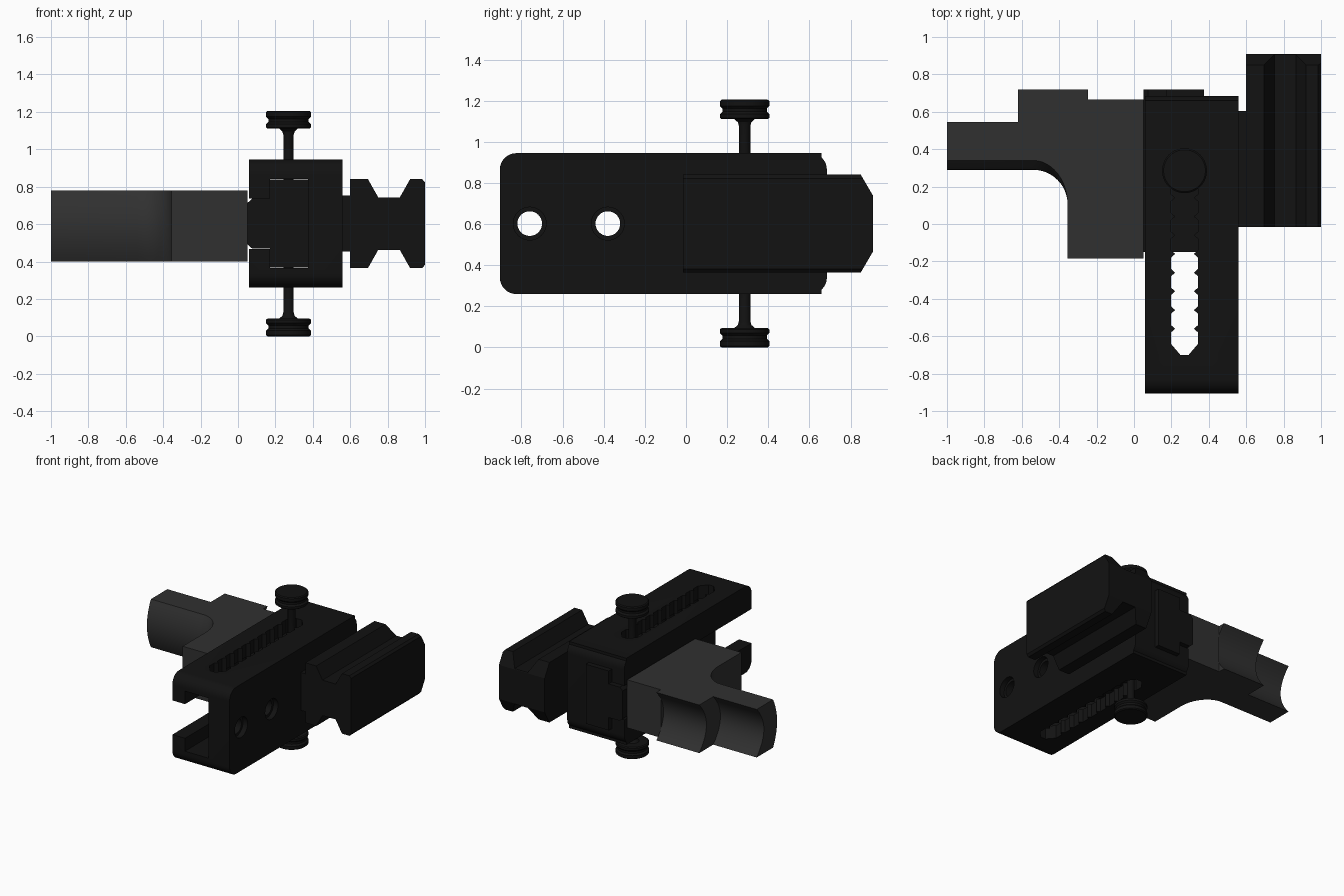
import bpy, bmesh
from math import sin, cos, pi

if "Cube" in bpy.data.objects:
    bpy.data.objects.remove(bpy.data.objects["Cube"])

ZC = 0.6025  # height of the horizontal mirror plane


def material(name, v):
    m = bpy.data.materials.new(name)
    m.diffuse_color = (v, v, v, 1)
    m.use_nodes = True
    m.node_tree.nodes["Principled BSDF"].inputs["Base Color"].default_value = m.diffuse_color
    return m


BLACK = material("black_metal", 0.006)
GREY = material("grey_metal", 0.03)


def loft(name, rings, mat, cap=True):
    """Skin a list of equally long closed rings of 3D points."""
    bm = bmesh.new()
    vs = [[bm.verts.new(p) for p in r] for r in rings]
    n = len(rings[0])
    for a, b in zip(vs, vs[1:]):
        for i in range(n):
            j = (i + 1) % n
            bm.faces.new((a[i], a[j], b[j], b[i]))
    if cap:
        bm.faces.new(vs[0])
        bm.faces.new(vs[-1])
    bmesh.ops.recalc_face_normals(bm, faces=bm.faces)
    me = bpy.data.meshes.new(name)
    bm.to_mesh(me)
    bm.free()
    ob = bpy.data.objects.new(name, me)
    bpy.context.collection.objects.link(ob)
    me.materials.append(mat)
    return ob


def prism(name, pts, axis, a, b, mat=BLACK):
    """Extrude a 2D outline along an axis from a to b."""
    place = {'X': lambda p, t: (t, p[0], p[1]),
             'Y': lambda p, t: (p[0], t, p[1]),
             'Z': lambda p, t: (p[0], p[1], t)}[axis]
    return loft(name, [[place(p, t) for p in pts] for t in (a, b)], mat)


def circle(cx, cy, r, n=32):
    return [(cx + r * cos(2 * pi * i / n), cy + r * sin(2 * pi * i / n)) for i in range(n)]


def rect(x0, x1, y0, y1):
    return [(x0, y0), (x1, y0), (x1, y1), (x0, y1)]


def mirrored(half):
    """Close an (x, dz) outline by mirroring it across ZC."""
    return [(x, ZC + d) for x, d in half] + [(x, ZC - d) for x, d in reversed(half)]


def cut(ob, cutter):
    cutter.hide_render = True
    m = ob.modifiers.new("cut", 'BOOLEAN')
    m.operation, m.solver, m.object = 'DIFFERENCE', 'EXACT', cutter
    bpy.context.view_layer.objects.active = ob
    bpy.ops.object.modifier_apply(modifier=m.name)
    bpy.data.objects.remove(cutter)


# Channel body: rounded side outline
r, y0, y1, h = 0.08, -0.905, 0.685, 0.3425
outline = []
for cy, cz, start in ((y1 - r, h - r, 0), (y0 + r, h - r, 1), (y0 + r, r - h, 2), (y1 - r, r - h, 3)):
    for i in range(9):
        a = (start + i / 8) * pi / 2
        outline.append((cy + r * cos(a), ZC + cz + r * sin(a)))
body = prism("channel_body", outline, 'X', 0.06, 0.56)

# T-shaped groove along the body
cut(body, prism("groove_cutter",
                mirrored([(0.0, 0.135), (0.17, 0.135), (0.17, 0.2375), (0.375, 0.2375)]), 'Y', -1, 1))

# Counterbored holes through the web
for y in (-0.76, -0.38):
    cut(body, prism("hole_cutter", circle(y, ZC, 0.06), 'X', 0.3, 0.7))
    cut(body, prism("counterbore_cutter", circle(y, ZC, 0.08), 'X', 0.52, 0.7))

# Scalloped adjustment slot through both flanges
side = [(0.022, -0.70)]
for k in range(10):
    c = -0.61 + 0.1 * k
    side += [(0.05, c - 0.05)] if k else []
    side += [(0.073, c - 0.03), (0.073, c + 0.03)]
side.append((0.022, 0.38))
slot = [(0.27 + w, y) for w, y in side] + [(0.27 - w, y) for w, y in reversed(side)]
cut(body, prism("slot_cutter", slot, 'Z', 0, 1.2))

# Square rear corners of the flanges
for s, label in ((1, "upper"), (-1, "lower")):
    z = sorted((ZC + s * 0.2375, ZC + s * h))
    prism(label + "_rear_flange_end", rect(0.06, 0.56, *z), 'Y', 0.58, 0.66)

# Sliding block inside the groove
prism("sliding_block",
      mirrored([(0.05, 0.11), (0.075, 0.133), (0.172, 0.133), (0.172, 0.235), (0.373, 0.235)]),
      'Y', -0.15, 0.72)

# Side rail with its spacer
prism("rail_spacer", rect(0.55, 0.61, ZC - 0.15, ZC + 0.15), 'Y', -0.015, 0.605)
rail = prism("side_rail", mirrored([(0.6, 0.2375), (0.695, 0.2375), (0.75, 0.14), (0.865, 0.14),
                                    (0.92, 0.2375), (0.985, 0.2375), (1.0, 0.22)]), 'Y', -0.015, 0.91)
for s in (1, -1):
    wedge = [(0.85, ZC + s * 0.2375), (0.92, ZC + s * 0.1175), (1.0, ZC + s * 0.1175),
             (1.0, ZC + s * 0.4), (0.85, ZC + s * 0.4)]
    cut(rail, prism("chamfer_cutter", wedge, 'X', 0.5, 1.1))

# Thumb screws above and below
screw = [(0.028, 0.2), (0.028, 0.475), (0.033, 0.493), (0.05, 0.508), (0.112, 0.508), (0.12, 0.514),
         (0.12, 0.532), (0.108, 0.544), (0.108, 0.56), (0.12, 0.572), (0.12, 0.596), (0.112, 0.6025)]
for s, label in ((1, "upper"), (-1, "lower")):
    loft(label + "_thumb_screw",
         [[(x, y, ZC + s * d) for x, y in circle(0.27, 0.285, rad, 40)] for rad, d in screw], BLACK)

# Side arm: hollow rear faces, bulged front face with a fillet into the block
rings = []
for k in range(17):
    t = k / 8 - 1
    dip, bulge = 0.09 * (1 - t * t), 0.05 * t * t
    ring = [(0.05, -0.185), (0.05, 0.665), (-0.245, 0.665), (-0.245, 0.72 - dip), (-0.62, 0.72 - dip),
            (-0.62, 0.545 - dip), (-1.0, 0.545 - dip), (-1.0, 0.29 + bulge)]
    for i in range(13):
        a = pi / 2 * (1 - i / 12)
        ring.append((-0.54 + 0.185 * cos(a), 0.105 + (0.185 + bulge) * sin(a)))
    ring.append((-0.355, -0.185))
    rings.append([(x, y, 0.59 + 0.19 * t) for x, y in ring])
loft("side_arm", rings, GREY)

bpy.ops.object.select_all(action='SELECT')
bpy.context.view_layer.objects.active = body
bpy.ops.object.shade_smooth_by_angle(angle=0.52)
